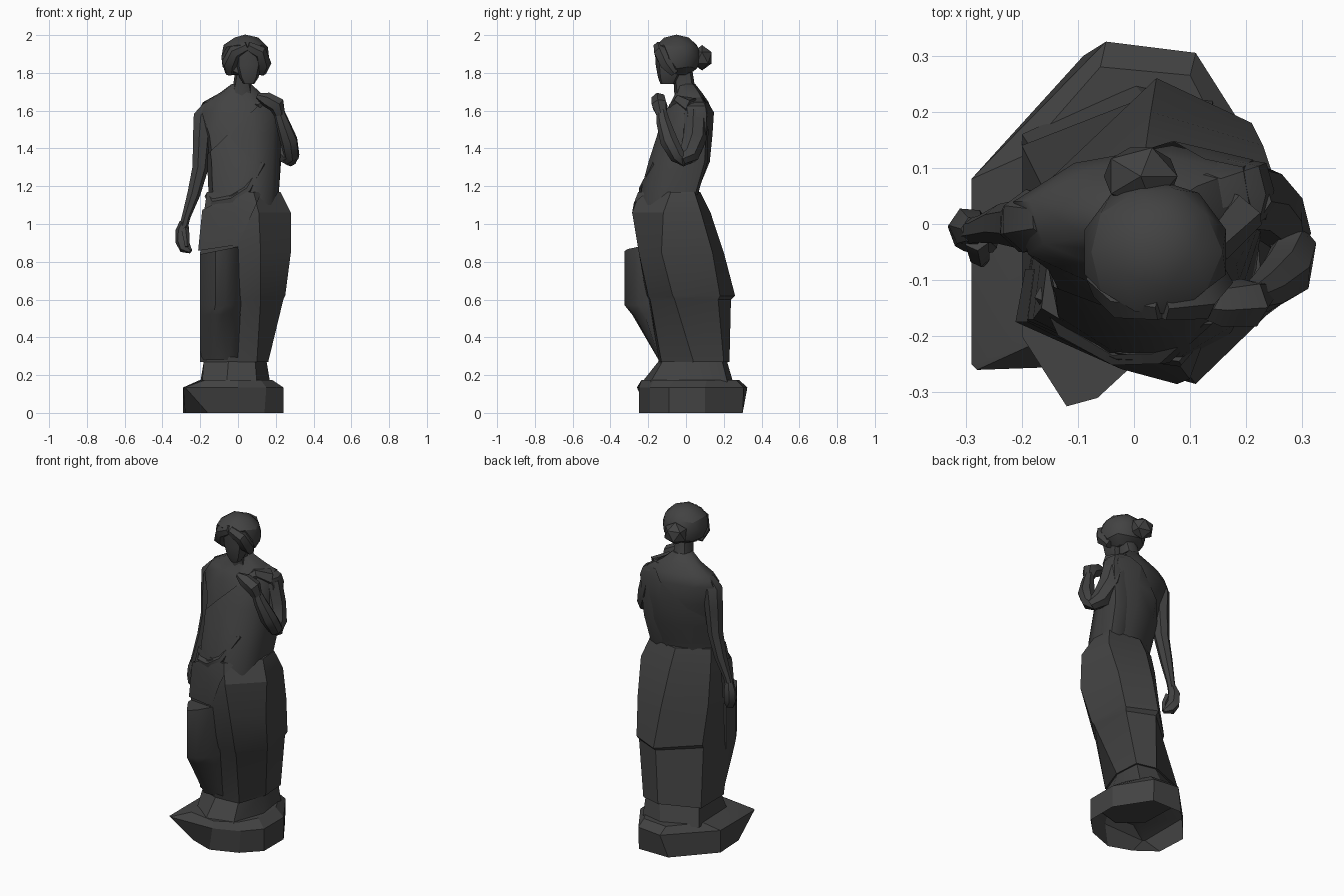
import bpy, bmesh, math
from mathutils import Vector

if "Cube" in bpy.data.objects:
    bpy.data.objects.remove(bpy.data.objects["Cube"], do_unlink=True)

stone = bpy.data.materials.new("dark_stone")
stone.use_nodes = True
COLOR = (0.055, 0.055, 0.055, 1)
stone.diffuse_color = COLOR
stone.node_tree.nodes["Principled BSDF"].inputs["Base Color"].default_value = COLOR


def finish(name, bm, angle=32):
    bmesh.ops.recalc_face_normals(bm, faces=bm.faces)
    mesh = bpy.data.meshes.new(name)
    bm.to_mesh(mesh)
    bm.free()
    obj = bpy.data.objects.new(name, mesh)
    bpy.context.collection.objects.link(obj)
    mesh.materials.append(stone)
    bpy.ops.object.select_all(action="DESELECT")
    obj.select_set(True)
    bpy.context.view_layer.objects.active = obj
    bpy.ops.object.shade_smooth_by_angle(angle=math.radians(angle))


def loft(rings, cap_bottom=True, cap_top=True):
    """Skin a stack of rings with equal point counts."""
    bm = bmesh.new()
    loops = [[bm.verts.new(p) for p in ring] for ring in rings]
    n = len(loops[0])
    for a, b in zip(loops, loops[1:]):
        for i in range(n):
            j = (i + 1) % n
            bm.faces.new((a[i], a[j], b[j], b[i]))
    if cap_bottom:
        bm.faces.new(loops[0][::-1])
    if cap_top:
        bm.faces.new(loops[-1])
    return bm


def rounded(n, power=0.8):
    """Unit rounded-box outline."""
    angles = [math.tau * i / n for i in range(n)]
    return [[math.copysign(abs(w) ** power, w) for w in (math.cos(a), math.sin(a))]
            for a in angles]


def body(rows, shape, grow=0.0, **caps):
    """Loft a unit outline through (z, x0, x1, y0, y1) bounds."""
    rings = [[Vector(((x0 + x1) / 2 + u * ((x1 - x0) / 2 + grow),
                      (y0 + y1) / 2 + v * ((y1 - y0) / 2 + grow), z)) for u, v in shape]
             for z, x0, x1, y0, y1 in rows]
    return loft(rings, **caps)


def tube(name, stops, n=7):
    """Limb through (x, y, z, radius) stops."""
    pts = [Vector(s[:3]) for s in stops]
    rings = []
    for i, p in enumerate(pts):
        d = (pts[min(i + 1, len(pts) - 1)] - pts[max(i - 1, 0)]).normalized()
        u = d.cross(Vector((0.1, 1, 0.2))).normalized()
        v = d.cross(u)
        angles = [math.tau * k / n for k in range(n)]
        rings.append([p + (u * math.cos(a) + v * math.sin(a)) * stops[i][3] for a in angles])
    finish(name, loft(rings), 45)


def cut(bm, point, normal):
    """Remove everything on the side the normal points to."""
    bmesh.ops.bisect_plane(bm, geom=bm.verts[:] + bm.edges[:] + bm.faces[:],
                           plane_co=point, plane_no=normal, clear_outer=True)


def ring_at(z, outline, slope=0.0):
    return [Vector((x, y, z + slope * x)) for x, y in outline]


# Rocky base, hollow underneath
foot = [(-.28, -.11), (-.16, -.2), (-.02, -.25), (.14, -.19), (.24, -.09),
        (.24, .1), (.11, .3), (-.09, .3), (-.29, .08)]
rim = [(-.29, -.25), (-.28, -.26), (0, -.25), (.15, -.19), (.24, -.09),
       (.24, .1), (.11, .305), (-.05, .325), (-.29, .08)]
ledge = [(-.19, -.19), (-.17, -.21), (0, -.235), (.12, -.17), (.18, -.06),
         (.18, .11), (.1, .265), (-.06, .28), (-.2, .12)]
finish("base", loft([ring_at(0, foot), ring_at(.135, rim), ring_at(.175, ledge)],
                    cap_bottom=False), 20)

# Skirt: seven long folds, with an overhanging layer at the back
folds = {
    .27: [(.16, .04), (.15, .2), (.03, .23), (-.2, .14), (-.2, -.08), (-.05, -.145), (.1, -.13)],
    .6: [(.24, -.06), (.2, .17), (.04, .238), (-.16, .06), (-.2, -.15), (-.05, -.2), (.12, -.19)],
    .62: [(.25, -.07), (.21, .18), (.04, .26), (-.16, .07), (-.2, -.15), (-.05, -.21), (.12, -.2)],
    .85: [(.28, -.13), (.23, .14), (.03, .2), (-.165, .02), (-.2, -.17), (-.03, -.24), (.12, -.25)],
    1.06: [(.28, -.12), (.25, .08), (.02, .13), (-.16, -.01), (-.18, -.17), (-.02, -.25), (.11, -.285)],
    1.17: [(.225, -.08), (.215, .045), (.02, .075), (-.15, -.03), (-.165, -.15), (-.03, -.23), (.08, -.245)],
}
skirt_rings = [ring_at(z, outline) for z, outline in folds.items()]
finish("skirt", loft(skirt_rings), 30)

# Hem of the undergarment over the feet
hem_low = [(.17, 0), (.14, .22), (0, .25), (-.2, .16), (-.19, -.13), (-.06, -.235), (.1, -.19)]
hem_top = [(.15, .04), (.14, .19), (.03, .215), (-.18, .13), (-.18, -.08), (-.05, -.14), (.09, -.12)]
finish("hem", loft([ring_at(.16, hem_low), ring_at(.28, hem_top)]), 30)

# Folded cloth jutting forward over the bent knee
fold = [(-.2, -.1), (-.2, -.2), (-.12, -.325), (-.065, -.31), (0, -.25), (.04, -.1)]
fold_low = [(-.2, -.1), (-.2, -.18), (-.13, -.285), (-.08, -.275), (0, -.22), (.04, -.1)]
fold_hem = [(-.2, 0), (-.2, -.07), (-.13, -.145), (-.06, -.145), (0, -.14), (.04, 0)]
finish("knee_fold", loft([ring_at(.28, fold_hem), ring_at(.52, fold_low),
                          ring_at(.57, fold), ring_at(.88, fold, .2)]), 60)

# Overlapping apron cloth across the hips
middle = Vector((.04, -.08))
apron = loft([[Vector((*(middle + (p.xy - middle) * 1.05), p.z)) for p in ring]
              for ring in skirt_rings], cap_bottom=False, cap_top=False)
for point, normal in [((0, -.08, 0), (0, 1, 0)), ((0, 0, .89), (.15, 0, -1)),
                      ((0, 0, .89), (.31, 0, -.14)), ((0, 0, 1.17), (-.5, 0, 1))]:
    cut(apron, point, normal)
finish("hip_apron", apron, 40)

# Torso leaning back, one shoulder blade further forward
torso_shape = [(1, 0), (.93, .75), (.3, 1), (-.5, .75), (-1, .2),
               (-.88, -.55), (-.4, -.93), (.3, -1), (.8, -.65)]
torso_rows = [(1.1, -.14, .2, -.24, .05), (1.2, -.15, .21, -.225, .065),
              (1.33, -.155, .215, -.19, .118), (1.47, -.175, .22, -.145, .132),
              (1.59, -.215, .22, -.11, .14), (1.645, -.185, .2, -.08, .12),
              (1.695, -.095, .12, -.055, .085), (1.74, -.035, .07, -.05, .05)]
finish("torso", body(torso_rows, torso_shape), 45)

# Robe slung over one shoulder
robe = body(torso_rows[:-2], torso_shape, grow=.008, cap_bottom=False, cap_top=False)
cut(robe, (.11, 0, 1.63), (-.69, 0, .72))
finish("shoulder_robe", robe, 45)

# Rolled edge of the robe crossing the waist
tube("waist_roll", [(-.155, -.12, 1.15, .025), (-.12, -.18, 1.11, .026), (-.03, -.23, 1.13, .024),
                    (.05, -.23, 1.18, .022), (.13, -.165, 1.32, .016)], 6)

# Neck, face, hair and bun
finish("neck", body([(1.66, -.05, .09, -.06, .08), (1.74, -.025, .07, -.065, .045),
                     (1.84, -.01, .09, -.09, .03)], rounded(8)), 50)
finish("face", body([(1.74, .03, .085, -.135, -.06), (1.775, .008, .108, -.148, -.04),
                     (1.84, -.012, .125, -.16, 0), (1.93, -.01, .12, -.165, 0)], rounded(8)), 45)


def blob(center, size):
    """Coarse faceted ellipsoid."""
    bm = bmesh.new()
    bmesh.ops.create_icosphere(bm, subdivisions=1, radius=1.05)
    for v in bm.verts:
        v.co = Vector(center) + v.co * Vector(size)
    return bm


hair = blob((.038, -.05, 1.885), (.128, .125, .112))
bmesh.ops.subdivide_edges(hair, edges=hair.edges[:], cuts=1, use_grid_fill=True, smooth=.5)
# Set the hair back behind the face and trim the nape
for v in hair.verts:
    if v.co.z < 1.91 and v.co.y < -.1:
        v.co.y = -.1
    v.co.z = max(v.co.z, 1.79)
finish("hair", hair, 25)
finish("hair_bun", blob((.012, .085, 1.88), (.07, .057, .064)), 25)
for side in (-1, 1):
    tube("hair_lock", [(.05, -.145, 1.94, .028), (.05 + side * .065, -.135, 1.91, .038),
                       (.045 + side * .09, -.1, 1.85, .042), (.04 + side * .085, -.06, 1.8, .024)], 6)

# Hanging arm and hand
tube("hanging_arm", [(-.15, .01, 1.62, .04), (-.182, .005, 1.57, .058), (-.19, 0, 1.45, .052),
                     (-.2, 0, 1.3, .044), (-.235, 0, 1.16, .036), (-.275, -.01, 1.04, .024),
                     (-.288, -.012, .99, .024)])
tube("hanging_hand", [(-.285, -.01, 1.01, .024), (-.295, -.005, .965, .036),
                      (-.295, -.01, .91, .038), (-.28, -.025, .875, .034), (-.25, -.04, .855, .012)], 6)
tube("hanging_thumb", [(-.28, -.03, .97, .022), (-.275, -.06, .93, .018), (-.27, -.065, .88, .012)], 5)

# Raised arm, bent so the hand rests near the shoulder
tube("raised_upper_arm", [(.18, .05, 1.59, .068), (.215, .045, 1.46, .066),
                          (.255, .015, 1.365, .055), (.285, -.03, 1.335, .035)])
tube("raised_forearm", [(.265, -.01, 1.34, .035), (.285, -.045, 1.36, .042), (.27, -.09, 1.44, .048),
                        (.235, -.12, 1.54, .037), (.215, -.13, 1.6, .028)])
tube("raised_hand", [(.22, -.13, 1.58, .03), (.205, -.14, 1.63, .045),
                     (.15, -.145, 1.66, .04), (.1, -.145, 1.68, .015)], 6)

# Cloth hanging from the raised arm's shoulder down to the waist
finish("arm_drape", body([(1.15, .1, .215, -.08, .06), (1.33, .1, .228, -.055, .115),
                          (1.58, .1, .25, 0, .12), (1.625, .1, .235, -.01, .115),
                          (1.67, .1, .16, -.01, .09)], rounded(8, .6)), 35)
tube("shoulder_cloth", [(.19, .03, 1.62, .05), (.14, -.04, 1.65, .035), (.1, -.075, 1.62, .02)], 6)
